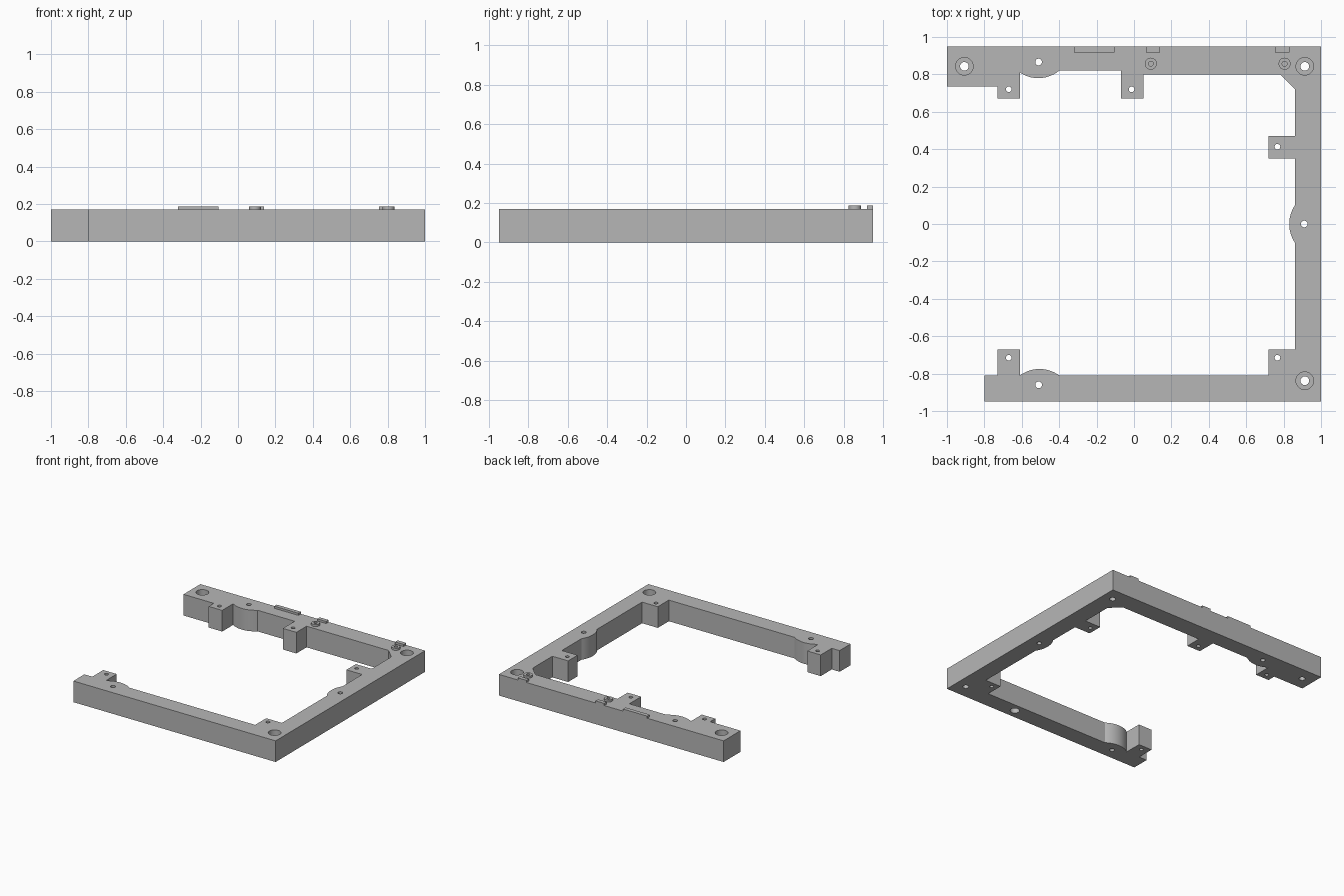
import bpy, bmesh, math
from mathutils import Vector

cube = bpy.data.objects.get("Cube")
if cube:
    bpy.data.objects.remove(cube, do_unlink=True)

grey = bpy.data.materials.new("plain grey")
grey.use_nodes = True
grey.diffuse_color = (0.47, 0.47, 0.47, 1)
grey.node_tree.nodes["Principled BSDF"].inputs["Base Color"].default_value = grey.diffuse_color

H = 0.17      # frame height
TOP = 0.187   # top of raised details


def make_object(name, bm):
    bmesh.ops.remove_doubles(bm, verts=bm.verts, dist=1e-5)
    bmesh.ops.recalc_face_normals(bm, faces=bm.faces)
    mesh = bpy.data.meshes.new(name)
    bm.to_mesh(mesh)
    bm.free()
    mesh.materials.append(grey)
    obj = bpy.data.objects.new(name, mesh)
    bpy.context.collection.objects.link(obj)
    return obj


def smooth(obj):
    bpy.ops.object.select_all(action='DESELECT')
    obj.select_set(True)
    bpy.context.view_layer.objects.active = obj
    bpy.ops.object.shade_smooth_by_angle(angle=math.radians(30))


def extrude(bm, outline, z0, z1):
    face = bm.faces.new([bm.verts.new((x, y, z0)) for x, y in outline])
    out = bmesh.ops.extrude_face_region(bm, geom=[face], use_keep_orig=True)
    verts = [g for g in out["geom"] if isinstance(g, bmesh.types.BMVert)]
    bmesh.ops.translate(bm, verts=verts, vec=(0, 0, z1 - z0))


def arc(a, b, sag, steps=14):
    """Points from a to b, bulging by sag to the left of the travel direction."""
    a, b = Vector(a), Vector(b)
    half = (b - a).length / 2
    radius = (half * half + sag * sag) / (2 * sag)
    along = (b - a).normalized()
    left = Vector((-along.y, along.x))
    centre = (a + b) / 2 + left * (sag - radius)
    sweep = math.asin(half / radius)
    pts = []
    for i in range(steps + 1):
        t = sweep * (2 * i / steps - 1)
        pts.append(tuple(centre + radius * (along * math.sin(t) + left * math.cos(t))))
    return pts


def revolve(bm, centre, profile, steps=32):
    """Turn a closed (radius, z) profile around a vertical axis."""
    rings = []
    for i in range(steps):
        t = math.tau * i / steps
        rings.append([bm.verts.new((centre[0] + r * math.cos(t),
                                    centre[1] + r * math.sin(t), z)) for r, z in profile])
    n = len(profile)
    for i in range(steps):
        a, b = rings[i], rings[(i + 1) % steps]
        for k in range(n):
            m = (k + 1) % n
            if profile[k][0] == 0 and profile[m][0] == 0:
                continue
            bm.faces.new((a[k], b[k], b[m], a[m]))


def drill(bm, centre, radius, z0=-0.05, z1=H + 0.05):
    revolve(bm, centre, [(0, z0), (radius, z0), (radius, z1), (0, z1)])


# Open frame with mounting tabs and rounded swellings
outline = [(-1, 0.95), (1, 0.95), (1, -0.95), (-0.8, -0.95), (-0.8, -0.81),
           (-0.73, -0.81), (-0.73, -0.67), (-0.61, -0.67)]
outline += arc((-0.61, -0.81), (-0.40, -0.81), 0.035)
outline += [(0.72, -0.81), (0.72, -0.67), (0.86, -0.67)]
outline += arc((0.86, -0.10), (0.86, 0.10), 0.03)
outline += [(0.86, 0.35), (0.72, 0.35), (0.72, 0.47), (0.86, 0.47), (0.86, 0.72),
            (0.78, 0.80), (0.05, 0.80), (0.05, 0.67), (-0.07, 0.67), (-0.07, 0.82)]
outline += arc((-0.40, 0.82), (-0.61, 0.81), 0.035)
outline += [(-0.61, 0.67), (-0.73, 0.67), (-0.73, 0.735), (-1, 0.735)]
bm = bmesh.new()
extrude(bm, outline, 0, H)
frame = make_object("frame", bm)

# Cutters for all holes
bosses = [(0.09, 0.857), (0.805, 0.857)]
bm = bmesh.new()
for c in [(-0.907, 0.843), (0.913, 0.843), (0.913, -0.838)]:      # counterbored corners
    revolve(bm, c, [(0, -0.05), (0.023, -0.05), (0.023, 0.09),
                    (0.047, 0.09), (0.047, H + 0.05), (0, H + 0.05)])
for c in [(-0.51, 0.866), (-0.51, -0.86), (0.91, 0)]:             # swelling holes
    drill(bm, c, 0.018)
for c in [(-0.67, 0.72), (-0.013, 0.72), (0.767, 0.413),
          (-0.67, -0.715), (0.767, -0.715)]:                      # tab holes
    drill(bm, c, 0.015)
for c in bosses:                                                  # blind boss holes
    drill(bm, c, 0.013, z0=0.11)
drill(bm, (0.41, -0.875), 0.035, z1=0.09)                         # blind underside hole
cutter = make_object("hole_cutter", bm)
cutter.hide_render = True

mod = frame.modifiers.new("holes", 'BOOLEAN')
mod.operation = 'DIFFERENCE'
mod.solver = 'EXACT'
mod.object = cutter
bpy.context.view_layer.objects.active = frame
frame.select_set(True)
bpy.ops.object.modifier_apply(modifier=mod.name)
bpy.data.objects.remove(cutter, do_unlink=True)
smooth(frame)

# Raised ring bosses
for i, c in enumerate(bosses):
    bm = bmesh.new()
    revolve(bm, c, [(0.013, H), (0.032, H), (0.032, TOP), (0.013, TOP)])
    smooth(make_object(f"ring_boss_{i + 1}", bm))

# Raised locating ribs along the back edge
for name, x0, x1 in [("long_rib", -0.32, -0.105), ("middle_rib", 0.063, 0.14),
                     ("corner_rib", 0.755, 0.832)]:
    bm = bmesh.new()
    extrude(bm, [(x0, 0.918), (x1, 0.918), (x1, 0.95), (x0, 0.95)], H, TOP)
    make_object(name, bm)
